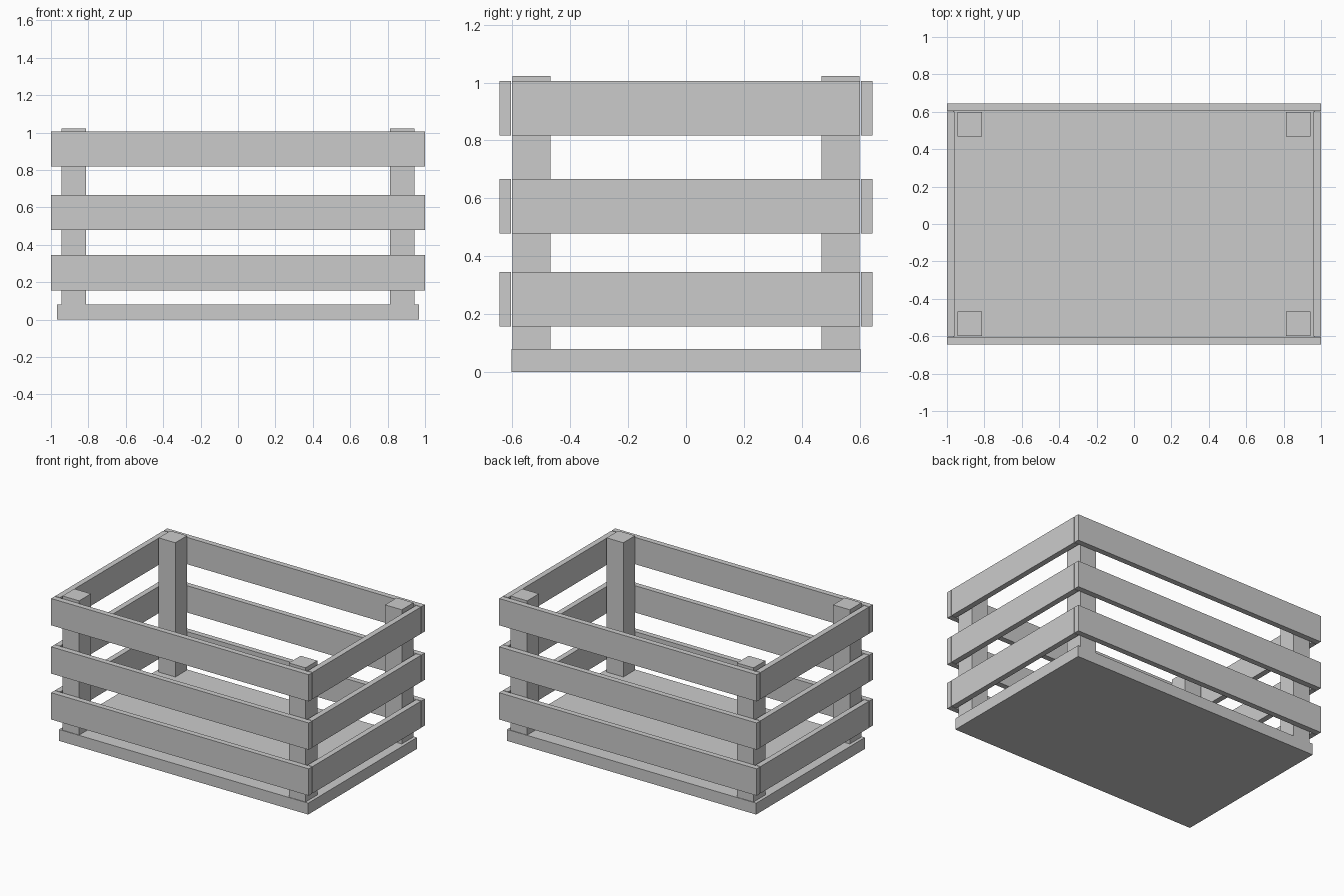
import bpy
import bmesh
from mathutils import Vector

if "Cube" in bpy.data.objects:
    bpy.data.objects.remove(bpy.data.objects["Cube"])


def box(name, lo, hi):
    """Axis-aligned box between two corners."""
    lo, hi = Vector(lo), Vector(hi)
    bm = bmesh.new()
    bmesh.ops.create_cube(bm, size=1)
    bmesh.ops.scale(bm, vec=hi - lo, verts=bm.verts)
    mesh = bpy.data.meshes.new(name)
    bm.to_mesh(mesh)
    bm.free()
    obj = bpy.data.objects.new(name, mesh)
    obj.location = (lo + hi) / 2
    bpy.context.collection.objects.link(obj)
    return obj


def span(a, b, side):
    """Range a..b mirrored to the given side of zero."""
    return sorted((a * side, b * side))


BASE_TOP = 0.08
SLAT_HEIGHT = 0.188
SLAT_LEVELS = {"lower": 0.157, "middle": 0.479, "upper": 0.818}
X_SIDES = {"left": -1, "right": 1}
Y_SIDES = {"front": -1, "back": 1}

# Floor board
box("base_board", (-0.967, -0.603, 0), (0.967, 0.603, BASE_TOP))

# Corner posts
for y_name, sy in Y_SIDES.items():
    for x_name, sx in X_SIDES.items():
        x0, x1 = span(0.814, 0.944, sx)
        y0, y1 = span(0.468, 0.599, sy)
        box(f"{y_name}_{x_name}_post", (x0, y0, BASE_TOP), (x1, y1, 1.022))

# Slats at three levels: long ones front and back, short ones between them
for level, z in SLAT_LEVELS.items():
    top = z + SLAT_HEIGHT
    for name, sy in Y_SIDES.items():
        y0, y1 = span(0.605, 0.644, sy)
        box(f"{level}_{name}_slat", (-1, y0, z), (1, y1, top))
    for name, sx in X_SIDES.items():
        x0, x1 = span(0.961, 1.0, sx)
        box(f"{level}_{name}_slat", (x0, -0.601, z), (x1, 0.601, top))
